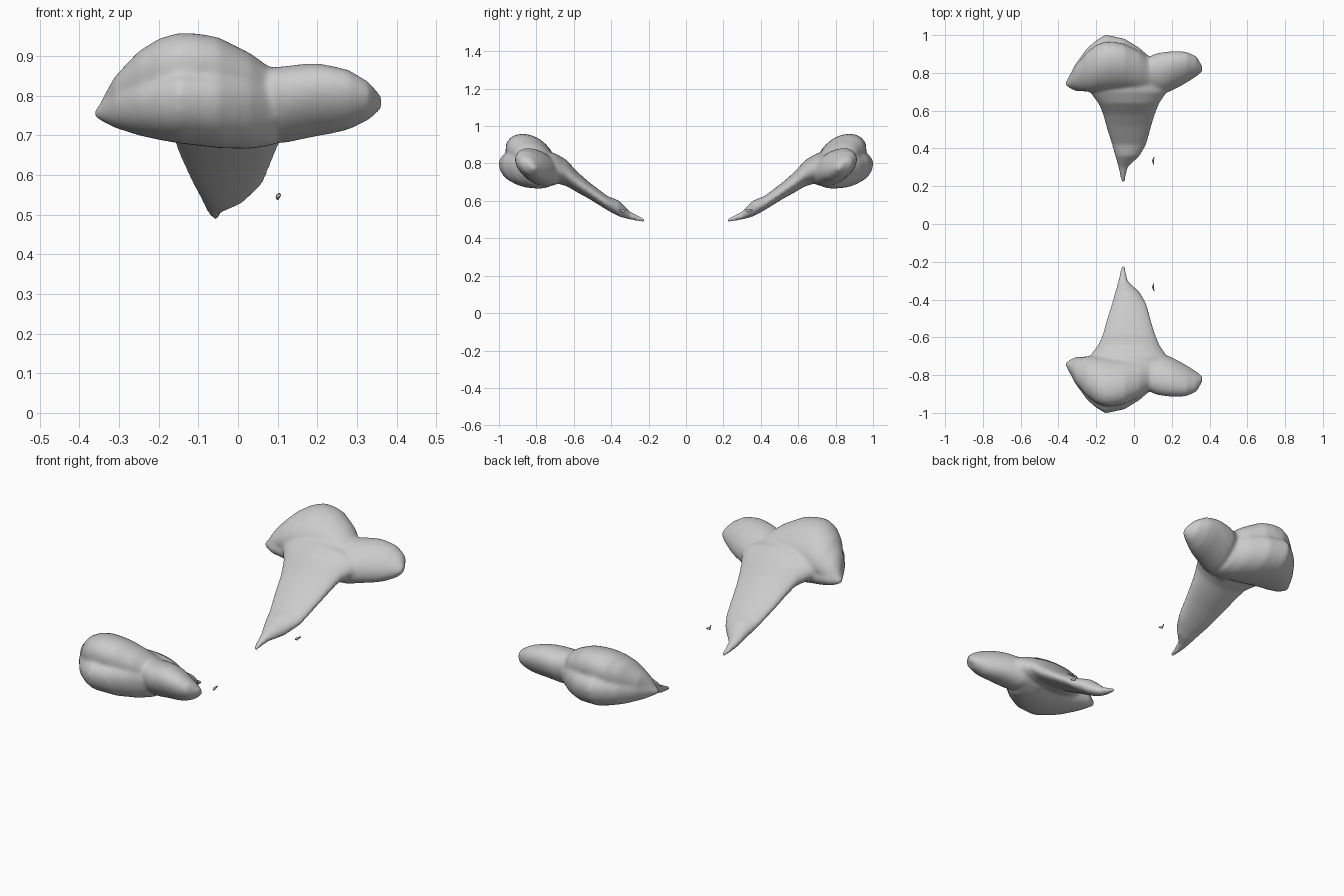
import bpy, bmesh, math


def power(v, e):
    return math.copysign(abs(v) ** e, v)


def loft(bm, axis, sections, n=36, e=1.0, shear=0.0):
    """Closed rounded loft. Each section: position on axis, two centres, two radii."""
    rings = []
    for p, ca, cb, ra, rb in sections:
        ring = []
        for i in range(n):
            t = 2 * math.pi * i / n
            db = rb * power(math.sin(t), e)
            a, b = ca + ra * power(math.cos(t), e) + shear * db, cb + db
            ring.append(bm.verts.new((p, a, b) if axis == 'x' else (a, p, b)))
        rings.append(ring)
    for r, s in zip(rings, rings[1:]):
        for i in range(n):
            j = (i + 1) % n
            bm.faces.new((r[i], r[j], s[j], s[i]))
    bm.faces.new(rings[0])
    bm.faces.new(rings[-1])


def finish(bm, name):
    bmesh.ops.recalc_face_normals(bm, faces=bm.faces[:])
    me = bpy.data.meshes.new(name)
    bm.to_mesh(me)
    bm.free()
    me.polygons.foreach_set('use_smooth', [True] * len(me.polygons))
    ob = bpy.data.objects.new(name, me)
    bpy.context.collection.objects.link(ob)
    return ob


def mirror_y(ob):
    m = ob.modifiers.new('mirror', 'MIRROR')
    m.use_axis = (False, True, False)
    m.use_mirror_merge = False


bm = bmesh.new()
# upper half of the main belly, leaning outwards
loft(bm, 'x', [(-.345, .745, .77, .015, .02), (-.31, .775, .795, .06, .055),
               (-.25, .805, .825, .10, .088), (-.20, .825, .84, .118, .104),
               (-.15, .835, .845, .124, .114), (-.10, .835, .845, .122, .112),
               (-.05, .83, .84, .117, .108), (.03, .81, .825, .10, .083),
               (.09, .785, .80, .08, .065)], shear=.35)
# lower half of the main belly
loft(bm, 'x', [(-.362, .74, .755, .01, .01), (-.31, .775, .767, .07, .048),
               (-.25, .815, .77, .112, .070), (-.20, .837, .774, .134, .085),
               (-.15, .85, .777, .150, .097), (-.05, .835, .77, .143, .102),
               (.03, .81, .763, .118, .097), (.09, .785, .757, .09, .082)],
     e=.9, shear=.25)
# side belly, flattened towards the inside
loft(bm, 'x', [(.0, .76, .77, .09, .09), (.06, .775, .775, .095, .094),
               (.12, .79, .778, .107, .097), (.16, .80, .785, .104, .095),
               (.20, .81, .79, .097, .092), (.24, .82, .79, .088, .085),
               (.28, .83, .79, .075, .075), (.33, .835, .787, .05, .048),
               (.362, .82, .783, .014, .016)], shear=.4)
# flat tapering tail: y, left x, right x, centre z, half thickness
tail = [(.222, -.068, -.048, .495, .009), (.30, -.083, -.033, .522, .022),
        (.36, -.1, .03, .56, .043), (.42, -.118, .066, .588, .038),
        (.52, -.15, .094, .657, .045), (.58, -.165, .112, .70, .055),
        (.64, -.19, .135, .75, .07), (.70, -.235, .175, .775, .08),
        (.76, -.24, .15, .792, .075), (.82, -.2, .08, .80, .05)]
loft(bm, 'y', [(y, (a + b) / 2, z, (b - a) / 2, t) for y, a, b, z, t in tail])
muscle = finish(bm, 'shoulder_muscle')

# fuse the bellies and soften the creases
rm = muscle.modifiers.new('fuse', 'REMESH')
rm.mode = 'VOXEL'
rm.voxel_size = .008
rm.use_smooth_shade = True
sm = muscle.modifiers.new('soften', 'SMOOTH')
sm.factor = .5
sm.iterations = 12
mirror_y(muscle)

# small loose fibre beside the tail
bm = bmesh.new()
loft(bm, 'y', [(.315, .104, .552, .002, .003), (.335, .10, .545, .005, .008),
               (.355, .107, .55, .002, .003)], 8)
mirror_y(finish(bm, 'loose_fibre'))
